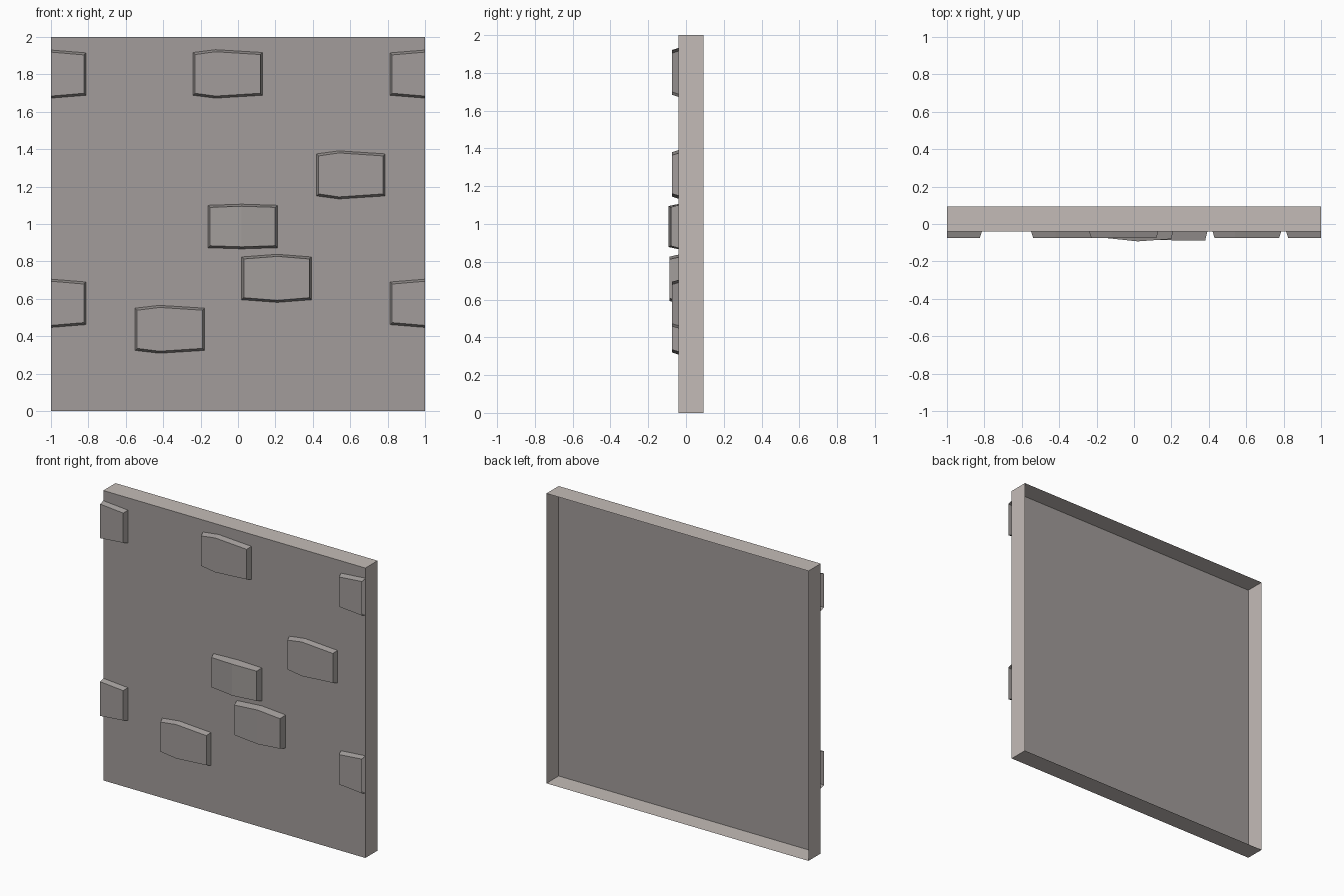
import bpy, bmesh

if "Cube" in bpy.data.objects:
    bpy.data.objects.remove(bpy.data.objects["Cube"])

WALL_Y, BACK_Y = -0.04, 0.093
INSET = 0.011


def material(name, colour):
    mat = bpy.data.materials.new(name)
    mat.diffuse_color = (*colour, 1)
    mat.use_nodes = True
    mat.node_tree.nodes["Principled BSDF"].inputs["Base Color"].default_value = mat.diffuse_color
    return mat


DARK_STONE = material("dark_stone", (0.36, 0.335, 0.325))
EDGE_STONE = material("edge_stone", (0.55, 0.50, 0.475))


def make_object(name, verts, faces):
    mesh = bpy.data.meshes.new(name)
    mesh.from_pydata(verts, [], faces)
    mesh.materials.append(DARK_STONE)
    mesh.materials.append(EDGE_STONE)
    obj = bpy.data.objects.new(name, mesh)
    bpy.context.collection.objects.link(obj)
    return obj


# wall panel: thin box shell, open at the back, with lighter edges
def wall_panel():
    corners = [(-1, 0), (1, 0), (1, 2), (-1, 2)]
    verts = [(x, y, z) for y in (WALL_Y, BACK_Y) for x, z in corners]
    faces = [(0, 1, 2, 3)]
    for i in range(4):
        j = (i + 1) % 4
        faces.append((j, i, i + 4, j + 4))
    obj = make_object("wall_panel", verts, faces)
    for face in obj.data.polygons[1:]:
        face.material_index = 1


# raised brick: columns of (x, bottom z, top z, front y, x inset), tapering to the front
def brick(name, columns, cap_left=True, cap_right=True):
    verts, faces = [], []
    for x, z0, z1, y, dx in columns:
        verts += [(x, WALL_Y, z0), (x + dx, y, z0 + INSET),
                  (x + dx, y, z1 - INSET), (x, WALL_Y, z1)]
    for c in range(len(columns) - 1):
        a, b = c * 4, c * 4 + 4
        for k in range(3):
            faces.append((a + k, b + k, b + k + 1, a + k + 1))
    last = len(verts) - 4
    if cap_left:
        faces.append((0, 1, 2, 3))
    if cap_right:
        faces.append((last + 3, last + 2, last + 1, last))
    # make all normals agree, with the front face looking forward
    obj = make_object(name, verts, faces)
    bm = bmesh.new()
    bm.from_mesh(obj.data)
    bmesh.ops.recalc_face_normals(bm, faces=bm.faces)
    bm.faces.ensure_lookup_table()
    if bm.faces[1].normal.y > 0:
        bmesh.ops.reverse_faces(bm, faces=bm.faces)
    bm.to_mesh(obj.data)
    bm.free()


wall_panel()

# full bricks: x0, bend x, x1, end z range, extra height at the bend, front y values
full_bricks = [
    ("upper", -0.24, -0.12, 0.13, 1.688, 1.917, 0.015, (-0.075, -0.075, -0.075)),
    ("right", 0.42, 0.54, 0.787, 1.15, 1.375, 0.016, (-0.075, -0.075, -0.075)),
    ("centre", -0.16, 0.02, 0.21, 0.873, 1.10, 0.006, (-0.075, -0.093, -0.08)),
    ("lower_right", 0.02, 0.21, 0.392, 0.595, 0.824, 0.014, (-0.085, -0.087, -0.087)),
    ("lower_left", -0.55, -0.42, -0.178, 0.324, 0.55, 0.015, (-0.075, -0.075, -0.075)),
]
for name, x0, xm, x1, z0, z1, dz, y in full_bricks:
    brick("brick_" + name, [(x0, z0, z1, y[0], INSET),
                            (xm, z0 - dz, z1 + dz, y[1], 0),
                            (x1, z0, z1, y[2], -INSET)])

# half bricks cut off at both side edges
for name, z0, z1 in (("top", 1.688, 1.915), ("bottom", 0.462, 0.69)):
    seam = (z0 - 0.015, z1 + 0.015, -0.074, 0)
    brick("half_brick_left_" + name,
          [(-1, *seam), (-0.813, z0, z1, -0.074, -INSET)], cap_left=False)
    brick("half_brick_right_" + name,
          [(0.813, z0, z1, -0.074, INSET), (1, *seam)], cap_right=False)
